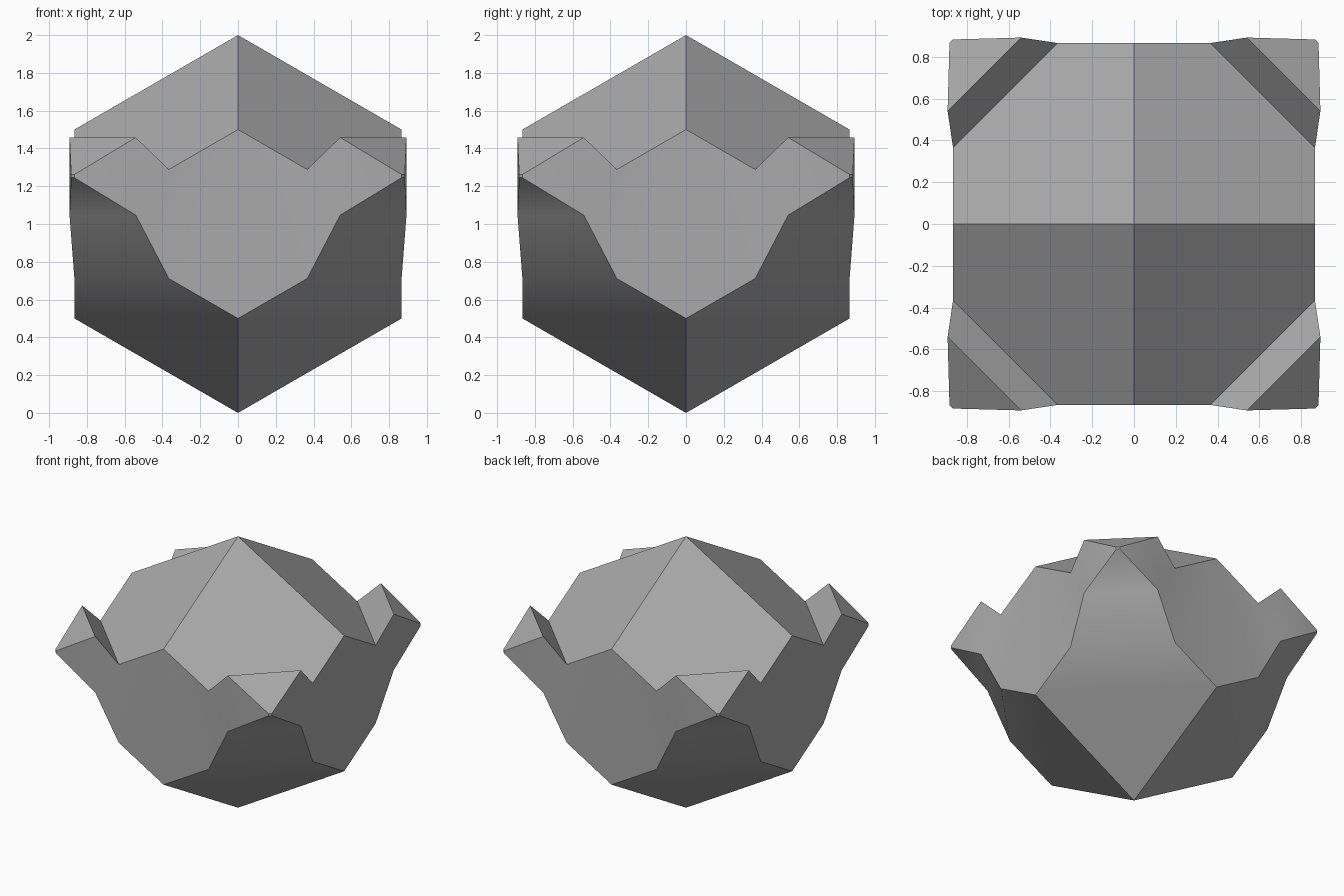
import bpy
import bmesh
import math
from mathutils import Matrix

if "Cube" in bpy.data.objects:
    bpy.data.objects.remove(bpy.data.objects["Cube"], do_unlink=True)

# Single grey material
grey = bpy.data.materials.new("stone_grey")
grey.use_nodes = True
colour = (0.4, 0.4, 0.4, 1.0)
grey.diffuse_color = colour
grey.node_tree.nodes["Principled BSDF"].inputs["Base Color"].default_value = colour

R = math.sqrt(3) / 2       # half width of the body
CUT = 0.366                # where each corner horn starts along a side
SLOPE = 0.5 / R            # slope of the top and bottom facets
RIM = SLOPE * (R + CUT)    # drop from an apex to the horn base

bm = bmesh.new()


def face(*points):
    bm.faces.new([bm.verts.new(p) for p in points])


def swap(p):
    """Reflect a point across the corner diagonal."""
    return (p[1], p[0], p[2])


# One quarter of the body: a top facet, a bottom facet and a flat side
top = (CUT, R, 2 - RIM)
low = (CUT, R, RIM)
face((0, 0, 2), (R, 0, 1.5), swap(top), top, (0, R, 1.5))
face((0, 0, 0), (0, R, 0.5), low, swap(low), (R, 0, 0.5))
face((0, R, 0.5), (0, R, 1.5), top, low)
face((0, R, 1.5), (0, R, 0.5), (-CUT, R, RIM), (-CUT, R, 2 - RIM))

# Corner horn: crest, belly and a small blunt tip
crest = (0.541, 0.892, 1.458)
belly = (0.541, 0.892, 1.047)
tip_top = (0.866, 0.883, 1.262)
tip_low = (0.866, 0.883, 1.245)

# Faces that span the diagonal, running from the inner slope round to the underside
outline = [top, crest, tip_top, tip_low, belly, low]
for a, b in zip(outline, outline[1:]):
    face(a, swap(a), swap(b), b)

# Horn flanks on both sides of the diagonal
for f in (lambda p: p, swap):
    face(f(top), f(crest), f(belly), f(low))
    face(f(crest), f(tip_top), f(tip_low), f(belly))

# Turn the quarter into all four
quarter = list(bm.verts) + list(bm.edges) + list(bm.faces)
for i in range(1, 4):
    copy = bmesh.ops.duplicate(bm, geom=quarter)["geom"]
    bmesh.ops.rotate(bm, cent=(0, 0, 0), matrix=Matrix.Rotation(i * math.pi / 2, 3, "Z"),
                     verts=[v for v in copy if isinstance(v, bmesh.types.BMVert)])
bmesh.ops.remove_doubles(bm, verts=bm.verts, dist=0.0005)

# Join the two halves of each flat side into one face
flat = [e for e in bm.edges if len(e.link_faces) == 2
        and abs(e.verts[0].co.z - e.verts[1].co.z) > 0.9]
bmesh.ops.dissolve_edges(bm, edges=flat, use_verts=False)
bmesh.ops.recalc_face_normals(bm, faces=bm.faces)

mesh = bpy.data.meshes.new("horned_body")
bm.to_mesh(mesh)
bm.free()
mesh.materials.append(grey)
body = bpy.data.objects.new("horned_body", mesh)
bpy.context.collection.objects.link(body)

# Soft shading across shallow creases, crisp facet edges elsewhere
bpy.context.view_layer.objects.active = body
body.select_set(True)
bpy.ops.object.shade_smooth_by_angle(angle=math.radians(30))
